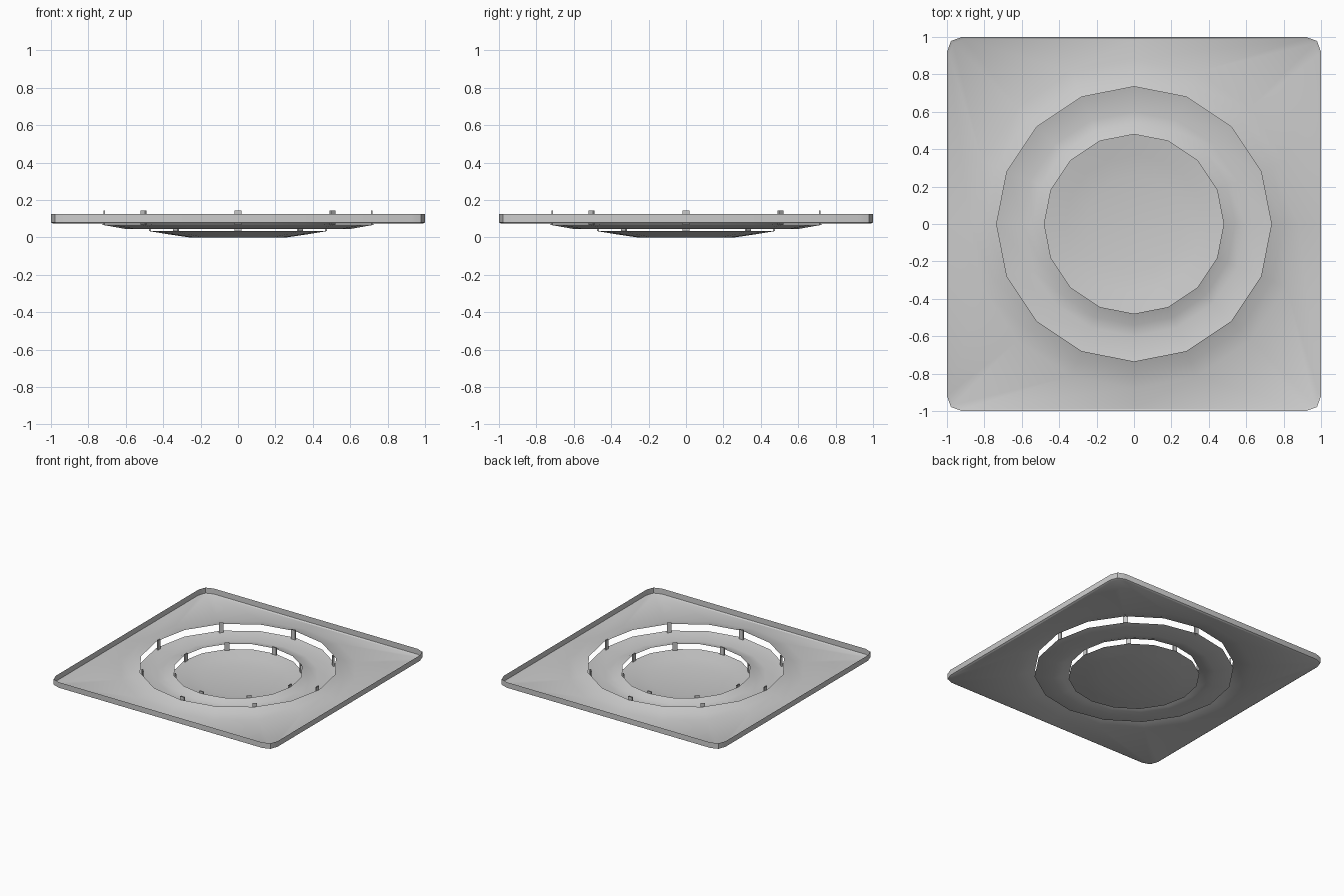
import bpy, bmesh
from math import sin, cos, pi, radians

if "Cube" in bpy.data.objects:
    bpy.data.objects.remove(bpy.data.objects["Cube"])

N = 16

def circle(r, z):
    return [(r * cos(2 * pi * i / N), r * sin(2 * pi * i / N), z) for i in range(N)]

def rounded_square(h, z, c=0.08):
    # 16 points: one per side middle, three per rounded corner
    quarter = [(h, 0), (h, h - c), (h - 0.27 * c, h - 0.27 * c), (h - c, h)]
    pts = []
    for _ in range(4):
        pts += [(x, y, z) for x, y in quarter]
        quarter = [(-y, x) for x, y in quarter]
    return pts

def loft(name, loops, cap=False, angle=30):
    # skin a list of 16-point loops, outermost first
    bm = bmesh.new()
    rows = [[bm.verts.new(p) for p in loop] for loop in loops]
    for a, b in zip(rows, rows[1:]):
        for i in range(N):
            j = (i + 1) % N
            bm.faces.new((a[i], a[j], b[j], b[i]))
    if cap:
        bm.faces.new(rows[-1])
    me = bpy.data.meshes.new(name)
    bm.to_mesh(me)
    bm.free()
    ob = bpy.data.objects.new(name, me)
    bpy.context.collection.objects.link(ob)
    bpy.ops.object.select_all(action='DESELECT')
    ob.select_set(True)
    bpy.context.view_layer.objects.active = ob
    bpy.ops.object.shade_smooth_by_angle(angle=radians(angle))
    return ob

def tabs(name, r, z0, z1, width=0.035, depth=0.01):
    # eight upright open-ended straps around a circle
    bm = bmesh.new()
    for k in range(8):
        a = k * pi / 4
        corners = [(r, -width / 2), (r, width / 2), (r - depth, width / 2), (r - depth, -width / 2)]
        corners = [(x * cos(a) - y * sin(a), x * sin(a) + y * cos(a)) for x, y in corners]
        low = [bm.verts.new((x, y, z0)) for x, y in corners]
        top = [bm.verts.new((x, y, z1)) for x, y in corners]
        for i in range(4):
            j = (i + 1) % 4
            bm.faces.new((low[i], low[j], top[j], top[i]))
    me = bpy.data.meshes.new(name)
    bm.to_mesh(me)
    bm.free()
    bpy.context.collection.objects.link(bpy.data.objects.new(name, me))

# square face plate: upturned rim, flat field, raised round opening
loft("face_plate", [
    rounded_square(1.0, 0.125), rounded_square(1.0, 0.08),
    rounded_square(0.988, 0.073), circle(0.88, 0.083), circle(0.80, 0.1), circle(0.735, 0.125)])

# middle cone ring with a small outer lip
loft("middle_ring", [
    circle(0.738, 0.07), circle(0.72, 0.066), circle(0.60, 0.045),
    circle(0.54, 0.056), circle(0.48, 0.08)])

# shallow centre dish
loft("centre_dish", [
    circle(0.485, 0.035), circle(0.37, 0.016), circle(0.26, 0.0)], cap=True)

# hanging straps between the layers
tabs("outer_straps", 0.72, 0.066, 0.145)
tabs("inner_straps", 0.475, 0.034, 0.095)
